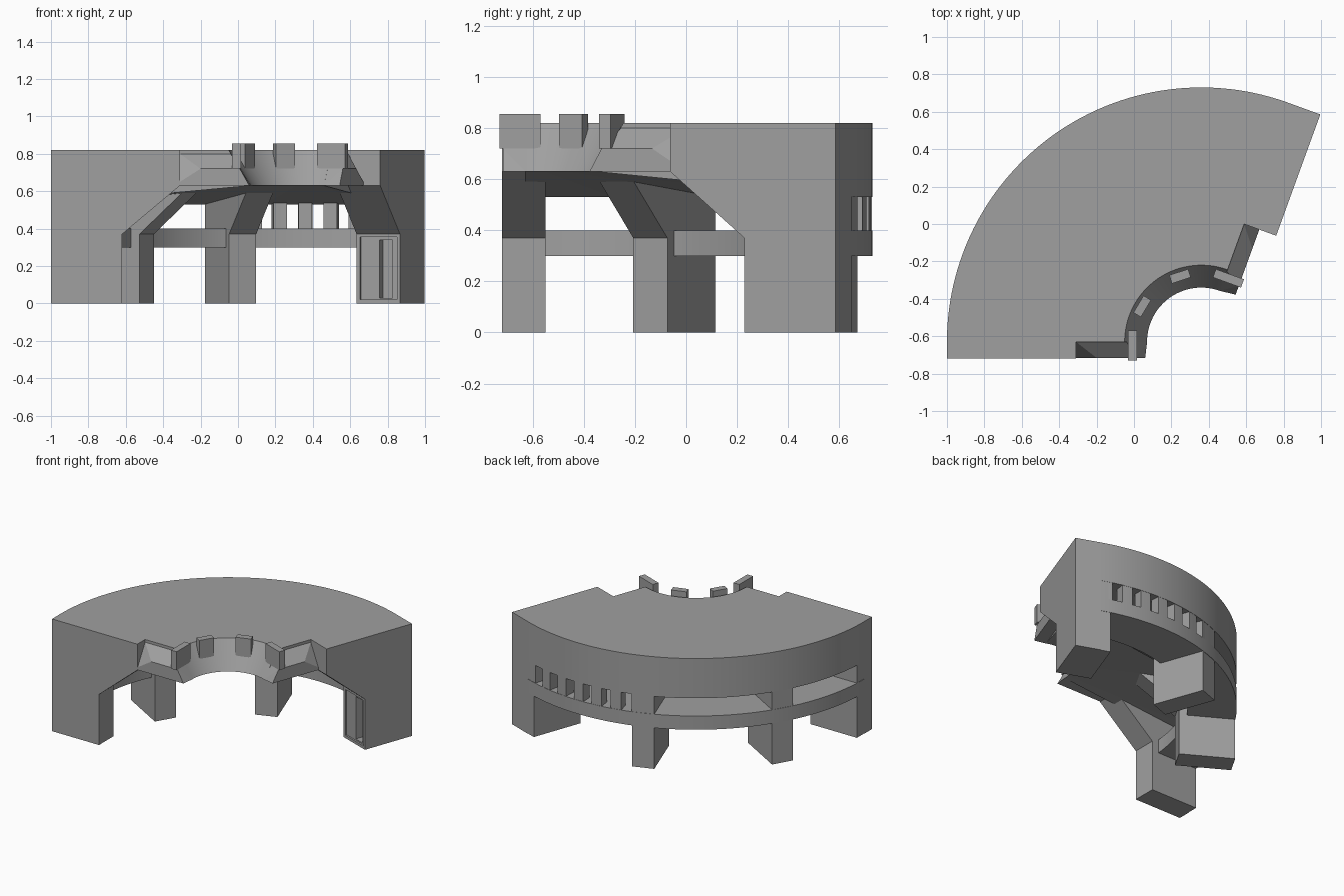
import bpy
import bmesh
from math import radians, sin, cos
from mathutils import Vector

cube = bpy.data.objects.get("Cube")
if cube:
    bpy.data.objects.remove(cube, do_unlink=True)

CX, CY = 0.36, -0.63          # centre of the curved plan
INNER, OUTER, STEP = 0.98, 1.36, 0.67
TOP, FLOOR, SPRING = 0.82, 0.63, 0.37
LEFT, RIGHT = 180, 70         # angles of the two ends

stone = bpy.data.materials.new("grey_stone")
stone.use_nodes = True
GREY = (0.35, 0.35, 0.35, 1)
stone.diffuse_color = GREY
bsdf = next(n for n in stone.node_tree.nodes if n.type == 'BSDF_PRINCIPLED')
bsdf.inputs["Base Color"].default_value = GREY
bsdf.inputs["Roughness"].default_value = 0.9


def place(angle, r, off, z):
    """Point at radius r along an angle, shifted sideways by off."""
    a = radians(angle)
    return Vector((CX + r * cos(a) + off * sin(a),
                   CY + r * sin(a) - off * cos(a), z))


def finish(name, bm, smooth=False):
    bmesh.ops.recalc_face_normals(bm, faces=bm.faces)
    mesh = bpy.data.meshes.new(name)
    bm.to_mesh(mesh)
    bm.free()
    mesh.materials.append(stone)
    obj = bpy.data.objects.new(name, mesh)
    bpy.context.collection.objects.link(obj)
    if smooth:
        bpy.ops.object.select_all(action='DESELECT')
        obj.select_set(True)
        bpy.context.view_layer.objects.active = obj
        bpy.ops.object.shade_smooth_by_angle(angle=radians(25))
    return obj


def loft(name, rings, smooth=False):
    """Skin a row of equal outlines and cap both ends."""
    bm = bmesh.new()
    loops = [[bm.verts.new(p) for p in ring] for ring in rings]
    n = len(loops[0])
    for a, b in zip(loops, loops[1:]):
        for i in range(n):
            j = (i + 1) % n
            bm.faces.new((a[i], a[j], b[j], b[i]))
    bm.faces.new(loops[0])
    bm.faces.new(loops[-1])
    return finish(name, bm, smooth)


def prism(name, angle, profile, o0, o1):
    return loft(name, [[place(angle, r, o, z) for r, z in profile]
                       for o in (o0, o1)])


def box(name, angle, r0, r1, o0, o1, z0, z1):
    return prism(name, angle, [(r0, z0), (r1, z0), (r1, z1), (r0, z1)], o0, o1)


def arc(name, profile, a0, a1, steps):
    return loft(name, [[place(a0 + (a1 - a0) * i / steps, r, 0, z)
                        for r, z in profile] for i in range(steps + 1)], True)


# Curved deck with flared inner wall and sloping underside
arc("deck", [(0.29, FLOOR), (0.41, TOP), (OUTER, TOP), (OUTER, 0.53)],
    RIGHT, LEFT, 88)
# Curved gallery floor between the legs
arc("gallery_floor", [(1.035, 0.30), (1.035, 0.40), (OUTER, 0.40), (OUTER, 0.30)],
    RIGHT, LEFT, 88)

# Posts between the small windows, and the solid pieces beside them
spans = [(a - 1.6, a + 1.6) for a in range(78, 103, 6)]
for a0, a1 in spans + [(RIGHT, 73.4), (106.6, 110)]:
    arc("window_post", [(1.28, 0.39), (1.28, 0.56), (1.358, 0.56), (1.358, 0.39)],
        a0, a1, 4)

# Legs with sloping braces
leg = [(INNER, 0), (1.357, 0), (1.357, 0.68), (STEP, 0.68),
       (STEP, FLOOR), (INNER, SPRING)]
for angle in (150, 110):
    prism("middle_leg", angle, leg, -0.077, 0.077)
prism("left_inner_leg", LEFT, leg, 0, 0.08)
prism("right_inner_leg", RIGHT, leg, -0.065, 0)

# End walls
wall = [(INNER, 0), (OUTER, 0), (OUTER, TOP), (STEP, TOP),
        (STEP, FLOOR), (INNER, SPRING)]
prism("left_end_wall", LEFT, wall, -0.09, 0)
right_wall = prism("right_end_wall", RIGHT, wall, 0, 0.182)

# Sunken panel and niche in the right leg
panel = box("panel_cutter", RIGHT, 0.9, INNER + 0.012, -0.045, 0.165, 0.02, 0.355)
niche = box("niche_cutter", RIGHT, 0.9, INNER + 0.07, 0.06, 0.135, 0.03, 0.34)
for target in (right_wall, bpy.data.objects["right_inner_leg"]):
    for cutter in (panel, niche):
        cutter.hide_render = True
        cutter.hide_viewport = True
        if cutter is niche and target is not right_wall:
            continue
        mod = target.modifiers.new("recess", 'BOOLEAN')
        mod.operation = 'DIFFERENCE'
        mod.solver = 'EXACT'
        mod.object = cutter

# Sloped parapet ledges at both ends of the inner edge
front = [(0.30, FLOOR), (STEP, FLOOR), (STEP, 0.65), (0.56, 0.72), (0.35, 0.72)]
back = [(0.29, FLOOR), (STEP, FLOOR), (STEP, 0.80), (0.40, 0.80)]
for name, angle, side in (("left_ledge", LEFT, -1), ("right_ledge", RIGHT, 1)):
    bm = bmesh.new()
    for outline, off in ((front, 0.086), (back, 0)):
        for r, z in outline:
            bm.verts.new(place(angle, r, off * side, z))
    bmesh.ops.convex_hull(bm, input=bm.verts)
    bmesh.ops.dissolve_limit(bm, angle_limit=radians(1),
                             verts=bm.verts, edges=bm.edges)
    finish(name, bm)

# Raised blocks along the inner edge
for angle, o0, o1 in ((LEFT, -0.1, 0.06), (149, -0.053, 0.053),
                      (108, -0.053, 0.053), (RIGHT, -0.06, 0.1)):
    box("parapet_block", angle, 0.345, 0.392, o0, o1, 0.72, 0.855)
